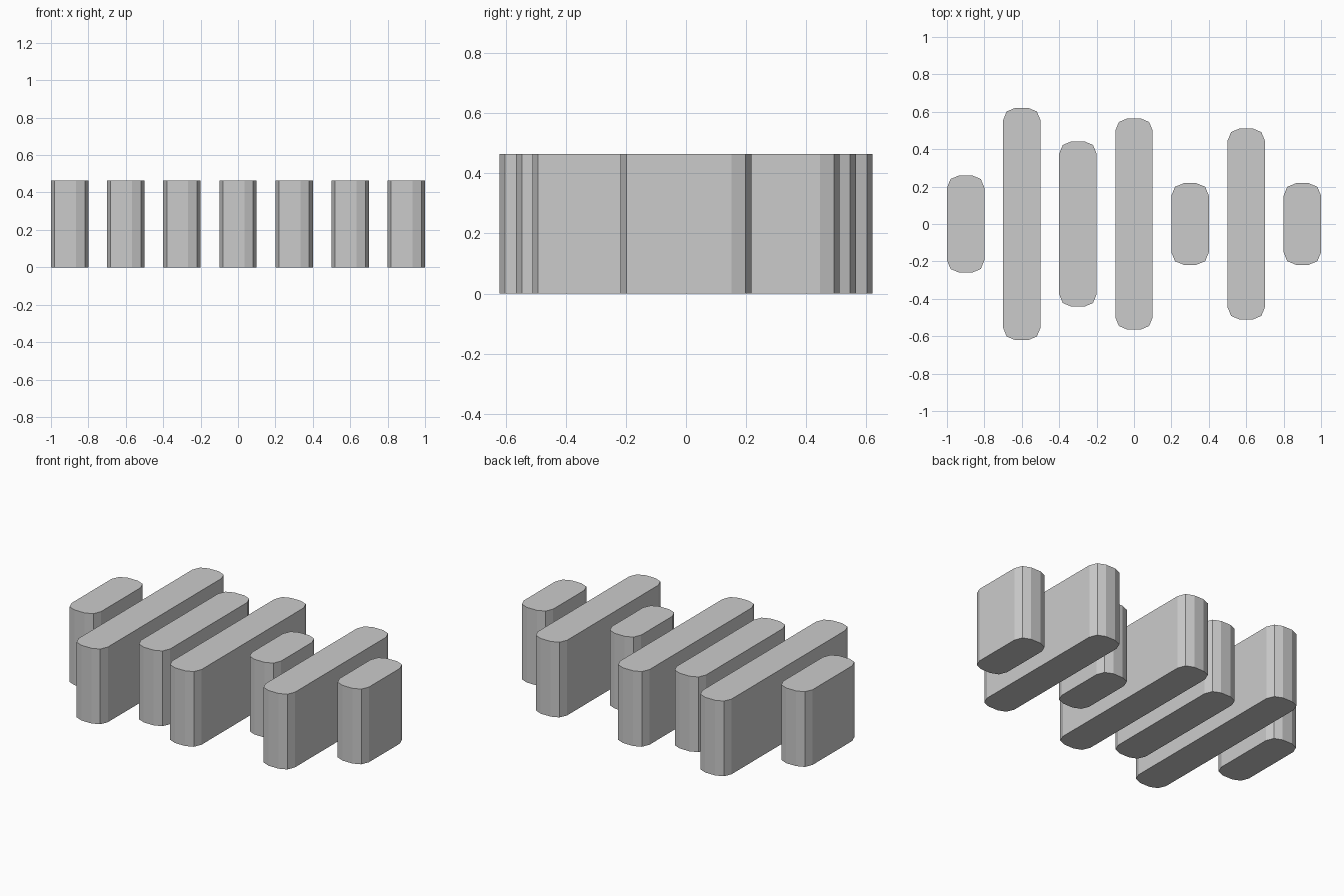
import bpy, bmesh
from math import cos, sin, radians

if "Cube" in bpy.data.objects:
    bpy.data.objects.remove(bpy.data.objects["Cube"])

HALF_WIDTH, HEIGHT, RADIUS = 0.1, 0.464, 0.066
HALF_LENGTHS = [0.26, 0.621, 0.442, 0.565, 0.218, 0.511, 0.218]


def bar(name, x, half_length):
    """Upright slab with two-facet rounded corners."""
    bm = bmesh.new()
    outline = []
    for corner, (sx, sy) in enumerate([(1, 1), (-1, 1), (-1, -1), (1, -1)]):
        for step in range(3):
            a = radians(corner * 90 + step * 45)
            outline.append(bm.verts.new((
                sx * (HALF_WIDTH - RADIUS) + RADIUS * cos(a),
                sy * (half_length - RADIUS) + RADIUS * sin(a), 0)))
    base = bm.faces.new(outline)
    top = bmesh.ops.extrude_face_region(bm, geom=[base], use_keep_orig=True)
    bmesh.ops.translate(bm, vec=(0, 0, HEIGHT),
                        verts=[v for v in top["geom"] if isinstance(v, bmesh.types.BMVert)])
    bmesh.ops.recalc_face_normals(bm, faces=bm.faces)
    mesh = bpy.data.meshes.new(name)
    bm.to_mesh(mesh)
    bm.free()
    obj = bpy.data.objects.new(name, mesh)
    obj.location.x = x
    bpy.context.collection.objects.link(obj)


# Row of seven bars, evenly spaced
for i, half_length in enumerate(HALF_LENGTHS):
    bar(f"bar_{i + 1}", -0.9 + 0.3 * i, half_length)
